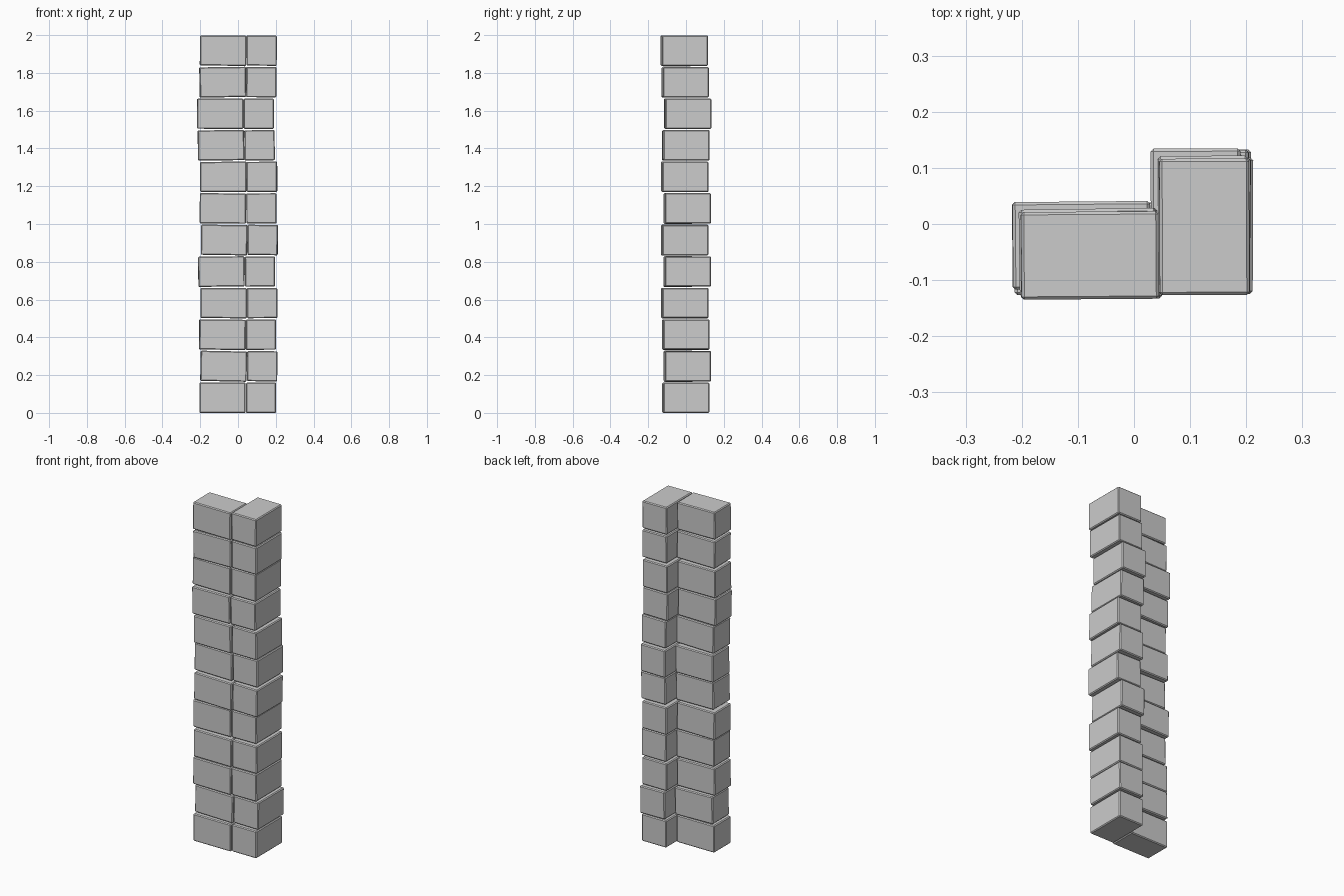
import bpy
from math import radians

PITCH, HEIGHT = 2 / 12, 0.160


def block(name, center, size, tilt, yaw):
    bpy.ops.mesh.primitive_cube_add(size=1, location=center)
    ob = bpy.context.object
    ob.name = name
    ob.scale = size
    bpy.ops.object.transform_apply(location=False, rotation=False, scale=True)
    # positive tilt raises the right end
    ob.rotation_euler = (0, radians(-tilt), radians(yaw))
    bevel = ob.modifiers.new("chamfer", "BEVEL")
    bevel.width = 0.005
    bevel.segments = 1


# per course: x shift, y shift, tilt of long block, tilt of short block, yaw
COURSES = [
    (0.000, 0.000, 0.0, 0.0, 0.0),
    (0.006, 0.008, -1.2, -0.7, 0.3),
    (-0.001, -0.001, -0.6, 0.3, 0.6),
    (0.006, -0.006, -0.4, 0.3, 0.5),
    (-0.006, 0.007, 0.6, 0.3, 0.3),
    (0.009, -0.006, -0.9, -0.8, -0.4),
    (0.002, 0.008, -0.6, 0.3, -0.3),
    (0.005, -0.005, 0.5, 0.3, -0.9),
    (-0.008, 0.000, 0.7, 0.6, 0.4),
    (-0.012, 0.010, -0.3, 0.0, 0.5),
    (0.001, -0.003, 0.8, -0.3, 0.8),
    (0.003, -0.008, -0.5, -0.4, 0.4),
]

# stacked courses, each a long block and a crosswise block
for i, (dx, dy, tilt_a, tilt_b, yaw) in enumerate(COURSES):
    z = HEIGHT / 2 + i * (2 - HEIGHT - 0.002) / 11
    block(f"long_block_{i + 1}", (-0.082 + dx, -0.048 + dy, z),
          (0.245, 0.156, HEIGHT), tilt_a, yaw)
    block(f"cross_block_{i + 1}", (0.122 + dx, 0.003 + dy, z),
          (0.160, 0.243, HEIGHT), tilt_b, yaw * 0.6)
